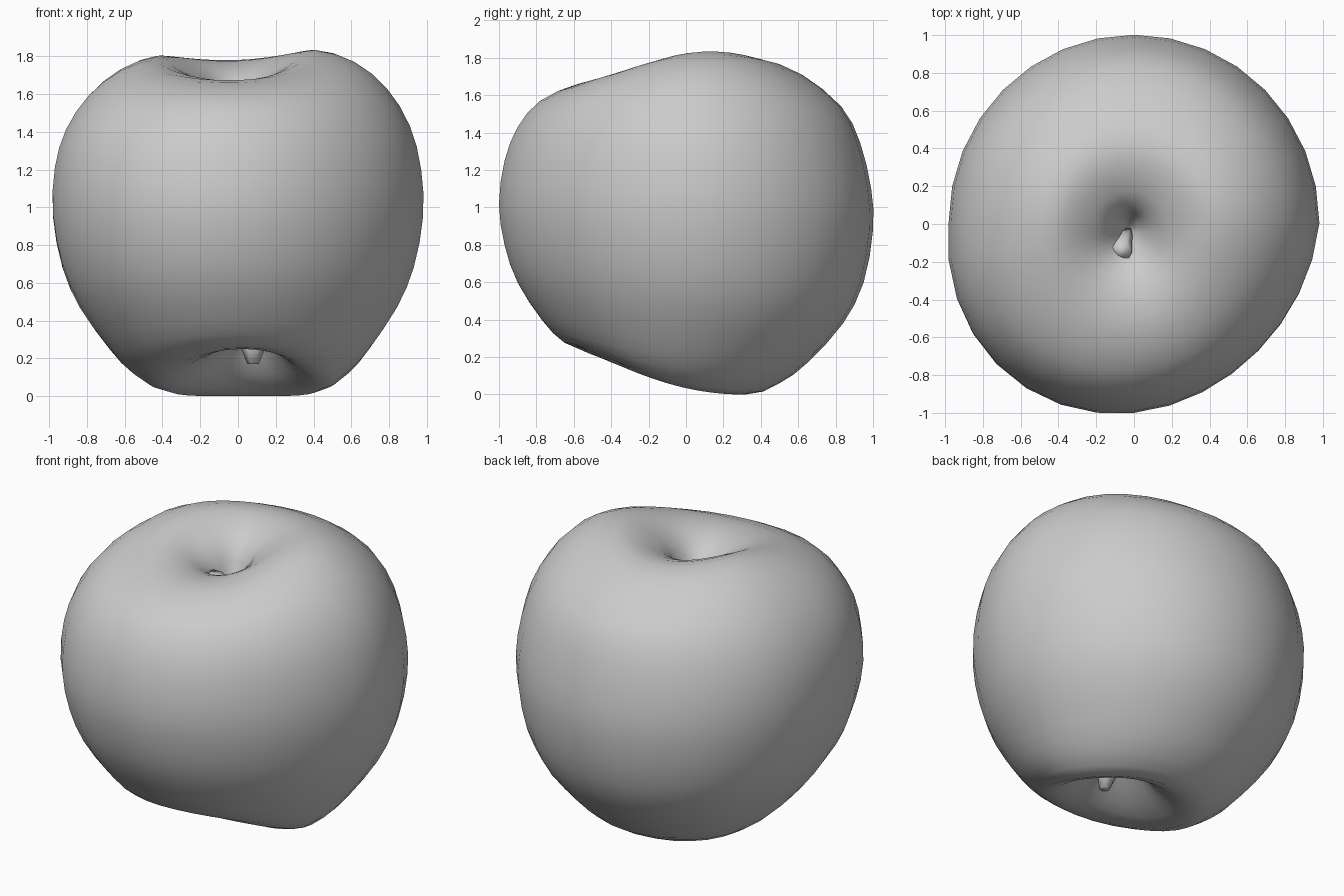
import bpy
import bmesh
from math import cos, sin, tau
from mathutils import Vector

default_cube = bpy.data.objects.get("Cube")
if default_cube:
    bpy.data.objects.remove(default_cube, do_unlink=True)

SEGMENTS = 32
STEPS = 2

# Control rings, from the lower hollow to the upper hollow:
# front y, front z, back y, back z, half width, side z
RINGS = [
    (-.09, .38, -.07, .38, .01, .38),
    (-.2, .32, .02, .3, .1, .3),
    (-.38, .27, .13, .12, .24, .16),
    (-.52, .25, .32, 0, .42, .06),
    (-.65, .28, .5, .06, .58, .14),
    (-.77, .4, .65, .17, .7, .27),
    (-.9, .6, .84, .38, .84, .47),
    (-.97, .8, .95, .6, .93, .68),
    (-1, 1.02, 1, .88, .98, .95),
    (-.97, 1.25, .99, 1.1, .97, 1.2),
    (-.9, 1.43, .93, 1.35, .91, 1.42),
    (-.78, 1.57, .83, 1.54, .79, 1.61),
    (-.58, 1.66, .62, 1.71, .62, 1.75),
    (-.4, 1.67, .42, 1.78, .43, 1.81),
    (-.25, 1.63, .25, 1.75, .28, 1.76),
    (-.15, 1.55, .1, 1.66, .13, 1.65),
    (-.09, 1.47, .03, 1.5, .05, 1.5),
    (-.04, 1.42, -.03, 1.42, .01, 1.42),
]


def make_material(name, color):
    material = bpy.data.materials.new(name)
    material.use_nodes = True
    material.diffuse_color = color
    material.node_tree.nodes["Principled BSDF"].inputs["Base Color"].default_value = color
    return material


def smooth_rings(rings):
    """Catmull-Rom interpolation between the control rings."""
    rings = [Vector(ring) for ring in rings]
    last = len(rings) - 1
    result = []
    for i in range(last):
        a, b, c, d = (rings[min(max(i + k, 0), last)] for k in (-1, 0, 1, 2))
        for step in range(STEPS):
            t = step / STEPS
            result.append((b * 2 + (c - a) * t
                           + (a * 2 - b * 5 + c * 4 - d) * t ** 2
                           + (b * 3 - a - c * 3 + d) * t ** 3) / 2)
    return result + [rings[last]]


def ring_point(ring, angle):
    """A point on a tilted ring, with an uneven bulge at the front."""
    front_y, front_z, back_y, back_z, width, side_z = ring
    c, s = cos(angle), sin(angle)
    bulge = 1 + .05 * sin(2 * angle) if s < 0 else 1
    shift = (.08 if side_z < 1 else -.03) * max(0, 1 - width) ** 2
    x = width * c * bulge + shift
    y = (front_y + back_y) / 2 + s * bulge * (back_y - front_y) / 2
    z = side_z + s * (back_z - front_z) / 2 + s * s * ((front_z + back_z) / 2 - side_z)
    return x, y, z + .06 * x * max(0, z - 1.2)


def make_object(name, rings, material):
    """Skin a stack of point rings and close both ends."""
    bm = bmesh.new()
    loops = [[bm.verts.new(point) for point in ring] for ring in rings]
    for low, high in zip(loops, loops[1:]):
        for j in range(len(low)):
            k = (j + 1) % len(low)
            bm.faces.new((low[j], low[k], high[k], high[j]))
    bm.faces.new(loops[0][::-1])
    bm.faces.new(loops[-1])
    bmesh.ops.recalc_face_normals(bm, faces=bm.faces)
    mesh = bpy.data.meshes.new(name)
    bm.to_mesh(mesh)
    bm.free()
    mesh.materials.append(material)
    obj = bpy.data.objects.new(name, mesh)
    bpy.context.collection.objects.link(obj)
    for polygon in mesh.polygons:
        polygon.use_smooth = True
    return obj


grey = make_material("plain grey", (.6, .6, .6, 1))

# Fruit body with a hollow at each end
angles = [tau * j / SEGMENTS for j in range(SEGMENTS)]
make_object("fruit_body",
            [[ring_point(ring, a) for a in angles] for ring in smooth_rings(RINGS)],
            grey)


def make_stub(name, centers, radii):
    """Short six-sided stub along a few centres."""
    hexagon = [tau * j / 6 for j in range(6)]
    rings = [[(x + r * cos(a), y + r * sin(a), z) for a in hexagon]
             for (x, y, z), r in zip(centers, radii)]
    return make_object(name, rings, grey)


# Broken stem leaning forward in the upper hollow
make_stub("stem_stub", [(-.03, -.03, 1.4), (-.05, -.09, 1.5), (-.07, -.15, 1.58)],
          (.03, .04, .06))
# Blossom remnant in the lower hollow
make_stub("blossom_end", [(.08, -.1, .4), (.08, -.14, .27), (.08, -.17, .17)],
          (.1, .07, .03))
